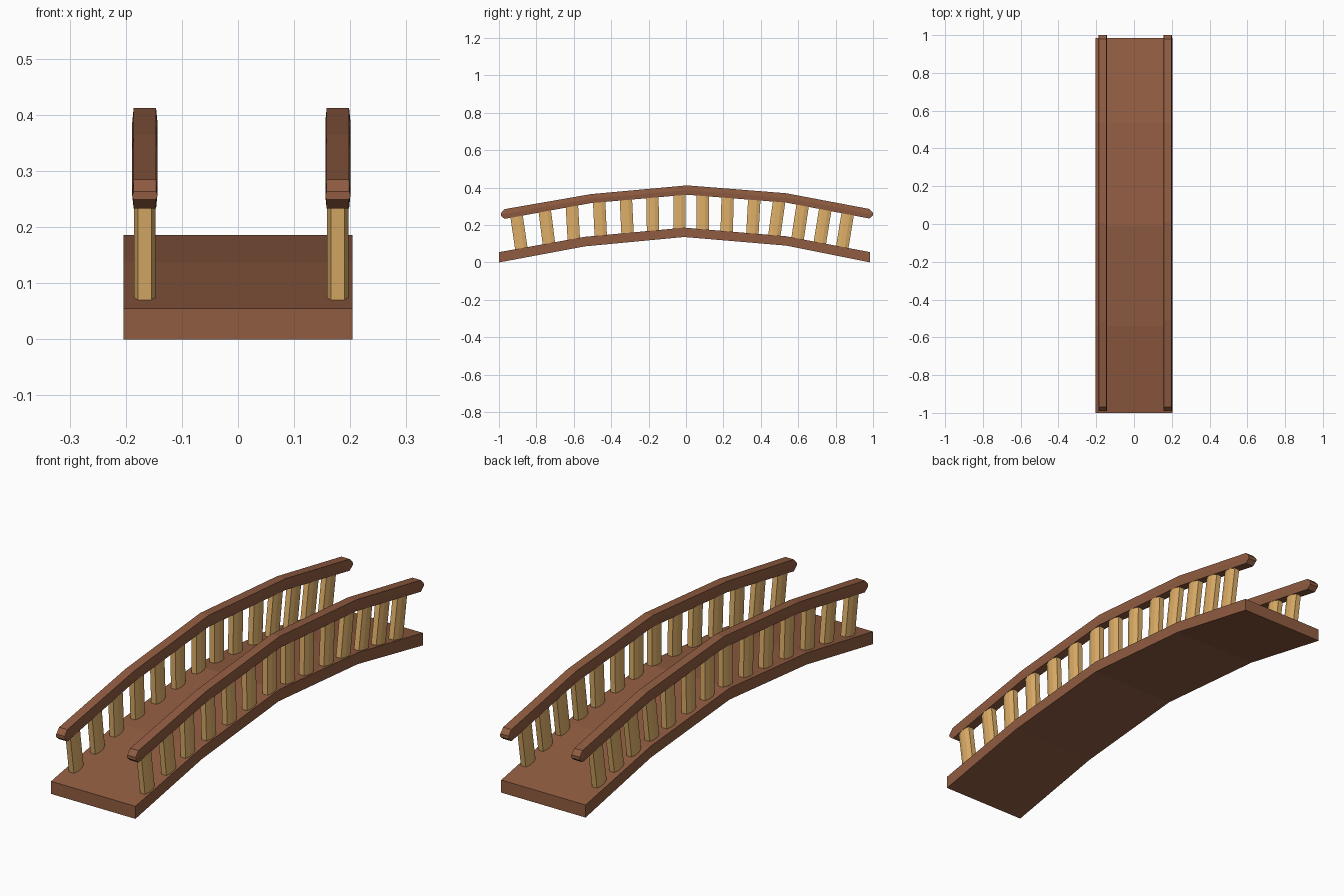
import bpy, bmesh

if "Cube" in bpy.data.objects:
    bpy.data.objects.remove(bpy.data.objects["Cube"])


def material(name, rgb):
    m = bpy.data.materials.new(name)
    m.diffuse_color = (*rgb, 1)
    m.use_nodes = True
    m.node_tree.nodes["Principled BSDF"].inputs["Base Color"].default_value = m.diffuse_color
    return m


DARK = material("dark_wood", (0.28, 0.107, 0.053))
LIGHT = material("light_wood", (0.73, 0.43, 0.14))


def loft(name, rings, mat):
    """Join equal rings of points into one closed, capped solid."""
    bm = bmesh.new()
    loops = [[bm.verts.new(p) for p in ring] for ring in rings]
    n = len(loops[0])
    for a, b in zip(loops, loops[1:]):
        for i in range(n):
            j = (i + 1) % n
            bm.faces.new((a[i], a[j], b[j], b[i]))
    bm.faces.new(loops[0])
    bm.faces.new(loops[-1])
    bmesh.ops.recalc_face_normals(bm, faces=bm.faces)
    me = bpy.data.meshes.new(name)
    bm.to_mesh(me)
    bm.free()
    me.materials.append(mat)
    ob = bpy.data.objects.new(name, me)
    bpy.context.collection.objects.link(ob)
    return ob


def height(path, y, k):
    """Height on a (y, bottom, top) path; the end segments extend outwards."""
    for a, b in zip(path, path[1:]):
        if y <= b[0] or b is path[-1]:
            return a[k] + (b[k] - a[k]) * (y - a[0]) / (b[0] - a[0])


# Arched paths: y, bottom z, top z
DECK = [(-1.0, 0.0, 0.055), (-0.54, 0.086, 0.137), (-0.01, 0.136, 0.186),
        (0.535, 0.09, 0.14), (0.985, 0.0, 0.055)]
RAIL = [(-0.97, 0.233, 0.285), (-0.51, 0.317, 0.365), (0.005, 0.362, 0.412),
        (0.535, 0.32, 0.37), (0.98, 0.235, 0.286)]

# Walkway deck
loft("deck", [[(-0.204, y, b), (0.204, y, b), (0.204, y, t), (-0.204, y, t)]
              for y, b, t in DECK], DARK)

# Baluster centres along the bridge, with their outward lean
BALUSTERS = [(-0.893, -0.15), (-0.744, -0.13), (-0.605, -0.06), (-0.46, -0.05),
             (-0.317, -0.05), (-0.178, -0.02), (-0.035, 0), (0.09, 0),
             (0.22, 0.03), (0.36, 0.06), (0.485, 0.15), (0.61, 0.16),
             (0.73, 0.17), (0.85, 0.17)]
# Chamfered baluster cross-section
SECTION = [(0.012, -0.033), (0.019, -0.012), (0.019, 0.012), (0.012, 0.033),
           (-0.012, 0.033), (-0.019, 0.012), (-0.019, -0.012), (-0.012, -0.033)]

for side, x in (("left", -0.166), ("right", 0.178)):
    # Handrail with slightly bulged sides and blunt tapered ends
    path = [(-0.99, 0.249, 0.263)] + RAIL + [(1.0, 0.251, 0.265)]
    rings = []
    for y, b, t in path:
        m = (b + t) / 2
        rings.append([(x - 0.02, y, b), (x + 0.02, y, b), (x + 0.0225, y, m),
                      (x + 0.02, y, t), (x - 0.02, y, t), (x - 0.0225, y, m)])
    loft(side + "_handrail", rings, DARK)

    # Balusters from deck to handrail
    for i, (yc, lean) in enumerate(BALUSTERS, 1):
        rings = []
        for path, k, sink, s in ((DECK, 2, -0.008, -1), (RAIL, 1, 0.008, 1)):
            ring = []
            for dx, dy in SECTION:
                y = yc + dy + s * lean * 0.09
                ring.append((x + dx, y, height(path, y, k) + sink))
            rings.append(ring)
        loft(f"{side}_baluster_{i}", rings, LIGHT)
